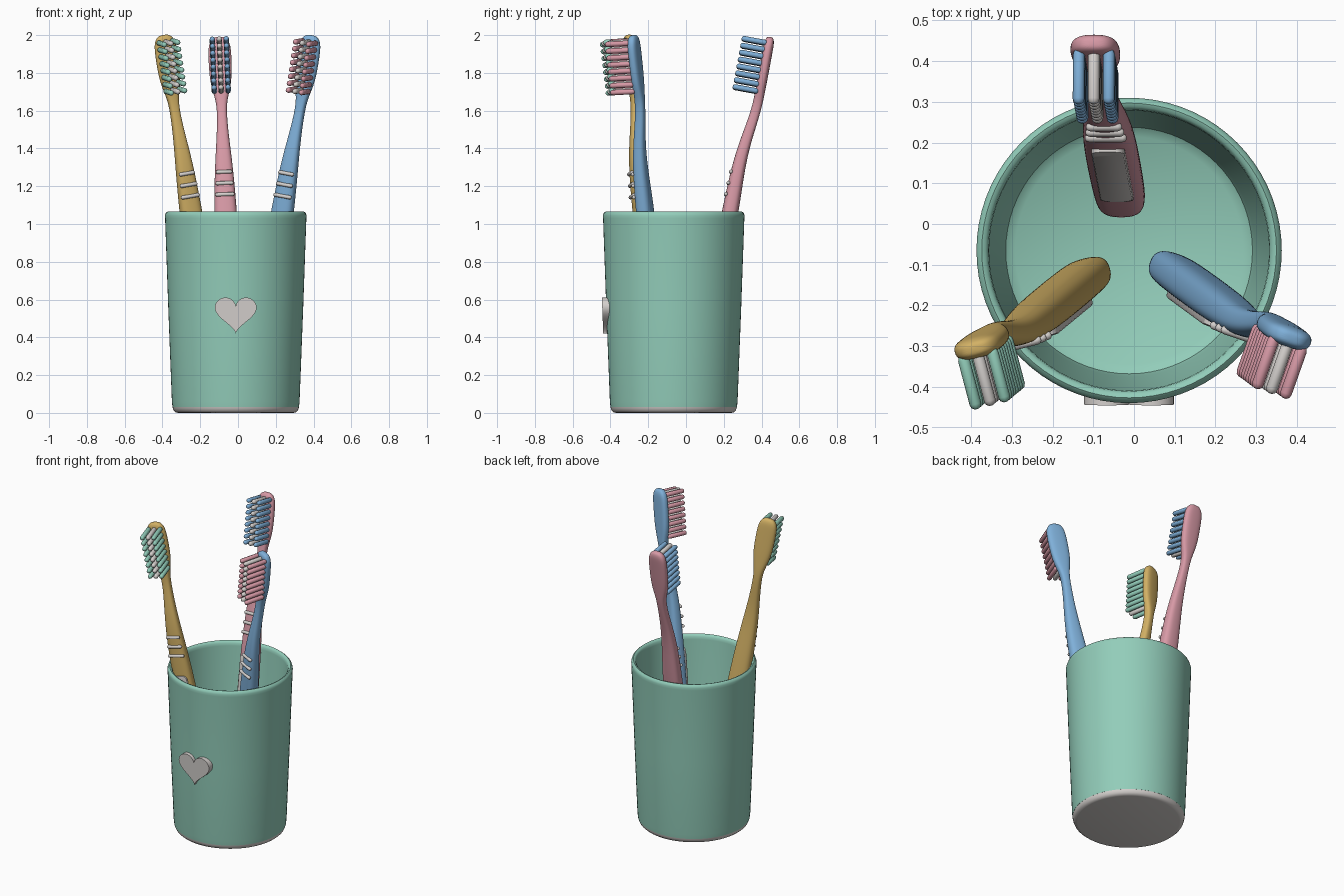
import bpy, bmesh, math
from mathutils import Vector

if "Cube" in bpy.data.objects:
    bpy.data.objects.remove(bpy.data.objects["Cube"])


def material(name, rgb):
    m = bpy.data.materials.new(name)
    m.diffuse_color = (*rgb, 1)
    m.use_nodes = True
    m.node_tree.nodes["Principled BSDF"].inputs["Base Color"].default_value = m.diffuse_color
    return m


TEAL = material("teal", (0.29, 0.61, 0.49))
GREY = material("warm_white", (0.66, 0.63, 0.61))
YELLOW = material("mustard", (0.65, 0.44, 0.13))
PINK = material("pink", (0.68, 0.32, 0.38))
BLUE = material("blue", (0.21, 0.43, 0.69))
CUP = Vector((-0.012, -0.065, 0))


def finish(name, bm, mat, angle=40):
    bmesh.ops.recalc_face_normals(bm, faces=bm.faces)
    me = bpy.data.meshes.new(name)
    bm.to_mesh(me)
    bm.free()
    me.materials.append(mat)
    ob = bpy.data.objects.new(name, me)
    bpy.context.collection.objects.link(ob)
    bpy.ops.object.select_all(action='DESELECT')
    ob.select_set(True)
    bpy.context.view_layer.objects.active = ob
    bpy.ops.object.shade_smooth_by_angle(angle=math.radians(angle))
    return ob


def loft(bm, rings, cap=True):
    """Skin a list of equally sized closed rings of points."""
    vs = [[bm.verts.new(p) for p in r] for r in rings]
    n = len(vs[0])
    for a, b in zip(vs, vs[1:]):
        for i in range(n):
            j = (i + 1) % n
            bm.faces.new((a[i], a[j], b[j], b[i]))
    if cap:
        bm.faces.new(vs[0])
        bm.faces.new(vs[-1])


def capsule(bm, a, b, r, n=8):
    """Round-ended rod from a to b."""
    d = (b - a).normalized()
    u = d.orthogonal().normalized()
    v = d.cross(u)
    steps = [(a, 0, .35), (a, .3, .8), (a, .9, 1), (b, -.9, 1), (b, -.3, .8), (b, 0, .35)]
    loft(bm, [[p + d * r * o + (u * math.cos(t) + v * math.sin(t)) * r * k
               for t in (2 * math.pi * i / n for i in range(n))] for p, o, k in steps])


def lathe(name, profile, mat, n=72):
    bm = bmesh.new()
    loft(bm, [[CUP + Vector((r * math.cos(2 * math.pi * i / n), r * math.sin(2 * math.pi * i / n), z))
               for i in range(n)] for r, z in profile])
    return finish(name, bm, mat)


# Cup wall with rounded rim and inner floor, and its pale base
lathe("cup", [(.30, .03), (.335, .032), (.338, .06), (.357, .55), (.374, 1.03), (.375, 1.045), (.371, 1.058),
              (.362, 1.065), (.353, 1.062), (.346, 1.052), (.344, 1.035), (.310, .12),
              (.303, .085), (.28, .068)], TEAL)
lathe("cup_base", [(.305, 0), (.318, .003), (.328, .012), (.333, .024), (.335, .034)], GREY)

# Heart plate on the front, leaning with the wall
bm = bmesh.new()
heart = []
for i in range(64):
    t = 2 * math.pi * i / 64
    x = 0.0069 * 16 * math.sin(t) ** 3
    z = 0.0066 * (13 * math.cos(t) - 5 * math.cos(2 * t) - 2 * math.cos(3 * t) - math.cos(4 * t))
    heart.append((x + CUP.x, z + 0.532))
loft(bm, [[Vector((x, y - 0.038 * (z - .52), z)) for x, z in heart] for y in (-0.398, -0.442)])
finish("heart", bm, GREY)

# Brush outline: height, half width, half thickness
OUTLINE = [(.062, .03, .02), (.068, .046, .033), (.1, .060, .043), (.25, .064, .046), (.6, .066, .047),
           (.95, .065, .046), (1.15, .057, .042), (1.3, .048, .036), (1.42, .037, .031), (1.52, .029, .028),
           (1.6, .026, .026), (1.66, .030, .026), (1.72, .048, .026), (1.78, .059, .027), (1.88, .062, .027),
           (1.94, .060, .027), (1.97, .052, .026), (1.99, .037, .020), (1.998, .018, .010)]


def lookup(z, k):
    for a, b in zip(OUTLINE, OUTLINE[1:]):
        if a[0] <= z <= b[0]:
            return a[k] + (b[k] - a[k]) * (z - a[0]) / (b[0] - a[0])


def brush(name, foot, slope, turn, mat, bristle_mat):
    axis = Vector((slope[0], slope[1], 1))
    d = axis.normalized()
    front = Vector((math.sin(turn), -math.cos(turn), 0))
    front = (front - d * front.dot(d)).normalized()
    side = d.cross(front)

    def at(z, u=0, v=0):
        """Point at height z, u sideways, v forward; the neck steps back."""
        s = min(max((z - 1.3) / .38, 0), 1)
        s = s * s * (3 - 2 * s) * 0.04
        return Vector(foot) + axis * (z - .06) + side * u + front * (v - s)

    # Body
    def ring(z, w, h, n=20):
        pts = []
        for i in range(n):
            c, s = math.cos(2 * math.pi * i / n), math.sin(2 * math.pi * i / n)
            pts.append(at(z, w * math.copysign(abs(c) ** .75, c), h * math.copysign(abs(s) ** .75, s)))
        return pts
    bm = bmesh.new()
    loft(bm, [ring(*o) for o in OUTLINE])
    body = finish(name + "_body", bm, mat, 80)
    sub = body.modifiers.new("smooth", 'SUBSURF')
    sub.levels = sub.render_levels = 2

    # Bristles: eight rows of three, pale middle column
    for part, cols, m in (("_outer_bristles", (-1, 1), bristle_mat), ("_middle_bristles", (0,), GREY)):
        bm = bmesh.new()
        for r in range(8):
            z = 1.707 + r * 0.0365
            for c in cols:
                capsule(bm, at(z, c * .037, .01), at(z, c * .037, .147), .0145)
        finish(name + part, bm, m, 60)

    # Grip bars
    bm = bmesh.new()
    for z in (1.15, 1.21, 1.27):
        w, h = lookup(z, 1) - .006, lookup(z, 2)
        capsule(bm, at(z, -w, h - .003), at(z, w, h - .003), .0105)
    finish(name + "_grip_bars", bm, GREY, 60)

    # Thumb pad: rounded plate on the front of the handle
    outline = []
    for i in range(32):
        t = 2 * math.pi * (i + .5) / 32
        c, s = math.cos(t), math.sin(t)
        outline.append((math.copysign(.015, c) + .026 * c, math.copysign(.30, s) + .03 * s))
    bm = bmesh.new()
    loft(bm, [[at(.69 + q * k, p * k, v) for p, q in outline]
              for v, k in ((.03, 1), (.05, 1), (.054, .93))])
    finish(name + "_thumb_pad", bm, GREY)


brush("pink_brush", (-.03, .048, .06), (-.036, .185), 0, PINK, BLUE)
brush("blue_brush", (.085, -.106, .06), (.15, -.11), math.radians(-19), BLUE, PINK)
brush("yellow_brush", (-.106, -.118, .06), (-.143, -.118), math.radians(14), YELLOW, TEAL)
